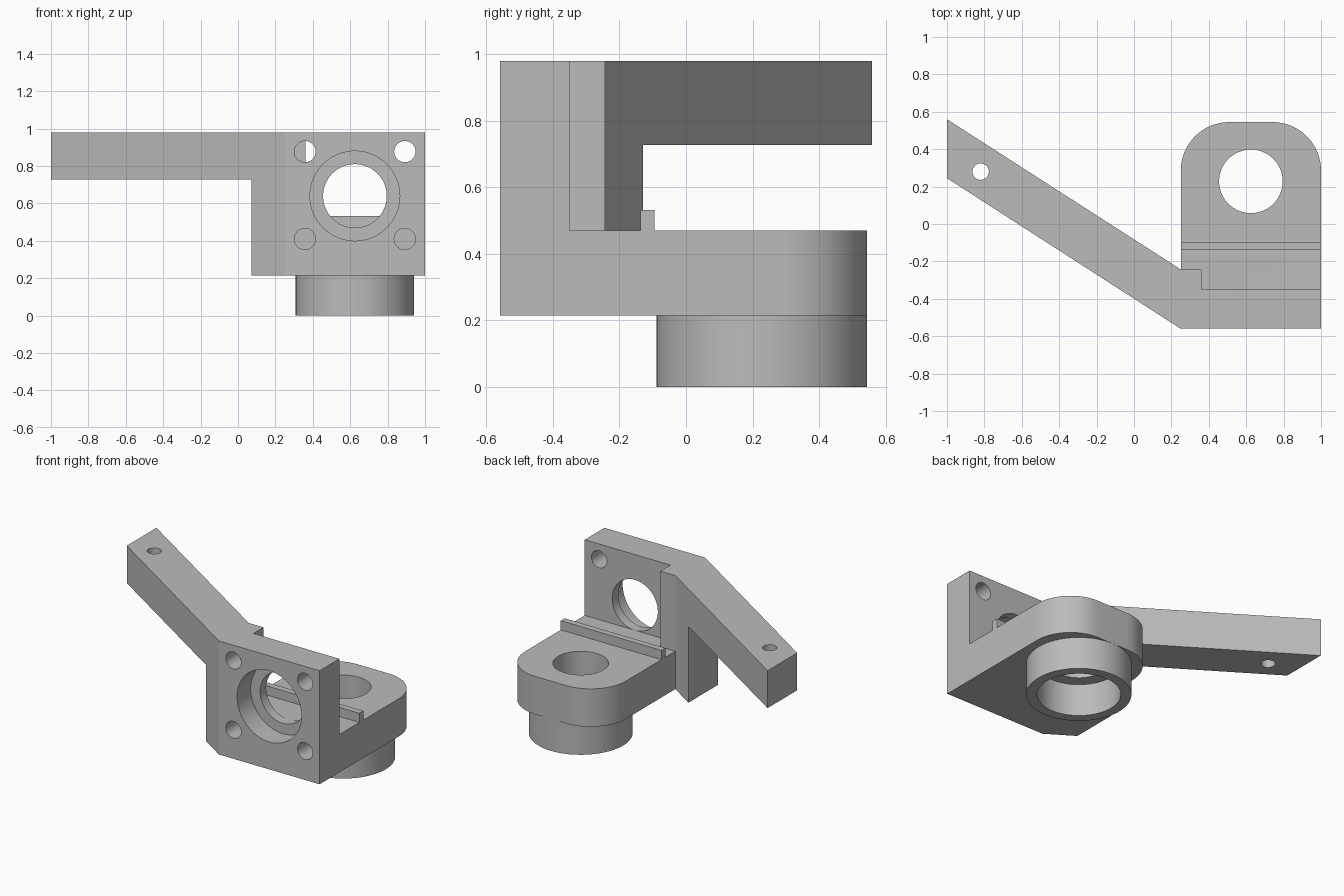
import bpy, bmesh, math
from mathutils import Matrix

default_cube = bpy.data.objects.get("Cube")
if default_cube:
    bpy.data.objects.remove(default_cube, do_unlink=True)

grey = bpy.data.materials.new("plain grey")
grey.use_nodes = True
GREY = (0.5, 0.5, 0.5, 1)
grey.diffuse_color = GREY
grey.node_tree.nodes["Principled BSDF"].inputs["Base Color"].default_value = GREY


def finish(name, bm):
    bmesh.ops.recalc_face_normals(bm, faces=bm.faces)
    mesh = bpy.data.meshes.new(name)
    bm.to_mesh(mesh)
    bm.free()
    mesh.materials.append(grey)
    obj = bpy.data.objects.new(name, mesh)
    bpy.context.collection.objects.link(obj)
    return obj


def prism(name, outline, z0, z1):
    """Extrude a plan outline between two heights."""
    bm = bmesh.new()
    face = bm.faces.new([bm.verts.new((x, y, z0)) for x, y in outline])
    top = bmesh.ops.extrude_face_region(bm, geom=[face])["geom"]
    bmesh.ops.translate(bm, vec=(0, 0, z1 - z0),
                        verts=[v for v in top if isinstance(v, bmesh.types.BMVert)])
    return finish(name, bm)


def box(name, x0, x1, y0, y1, z0, z1):
    return prism(name, [(x0, y0), (x1, y0), (x1, y1), (x0, y1)], z0, z1)


def cylinder(name, radius, a, b, x, other, axis="Z", sides=64):
    """Cylinder from a to b along Z (other = y) or along Y (other = z)."""
    bm = bmesh.new()
    bmesh.ops.create_cone(bm, cap_ends=True, segments=sides, radius1=radius,
                          radius2=radius, depth=b - a)
    mid = (a + b) / 2
    if axis == "Z":
        place = Matrix.Translation((x, other, mid))
    else:
        place = Matrix.Translation((x, mid, other)) @ Matrix.Rotation(math.pi / 2, 4, "X")
    bmesh.ops.transform(bm, matrix=place, verts=bm.verts)
    return finish(name, bm)


def combine(body, tool, operation):
    bpy.context.view_layer.objects.active = body
    mod = body.modifiers.new(operation.title(), "BOOLEAN")
    mod.operation, mod.solver, mod.object = operation, "EXACT", tool
    bpy.ops.object.modifier_apply(modifier=mod.name)
    bpy.data.objects.remove(tool, do_unlink=True)


LEFT, RIGHT, FRONT, BACK = 0.25, 1.0, -0.56, 0.545
FLOOR, SHELF, TOP = 0.215, 0.47, 0.98
PLATE_BACK = -0.35
CX, CY, CZ = 0.625, 0.228, 0.64

# Upright plate, its thickened corner and the slanted arm
bracket = prism("bracket", [(-1, 0.245), (LEFT, FRONT), (RIGHT, FRONT), (RIGHT, PLATE_BACK),
                            (0.36, PLATE_BACK), (0.36, -0.243), (LEFT, -0.243), (-1, 0.56)],
                FLOOR, TOP)
combine(bracket, box("arm_relief", -1.2, 0.072, -1, 1, 0, 0.728), "DIFFERENCE")

# Shelf with rounded back corners
R = 0.26
shelf = [(LEFT, -0.45), (RIGHT, -0.45)]
for cx, start in ((RIGHT - R, 0), (LEFT + R, 90)):
    for i in range(17):
        a = math.radians(start + i * 90 / 16)
        shelf.append((cx + R * math.cos(a), BACK - R + R * math.sin(a)))
combine(bracket, prism("shelf", shelf, FLOOR, SHELF), "UNION")

# Ridge across the shelf and round boss beneath it
combine(bracket, box("ridge", LEFT, RIGHT, -0.137, -0.095, SHELF - 0.05, 0.532), "UNION")
combine(bracket, cylinder("boss", 0.317, 0, FLOOR + 0.05, CX, CY), "UNION")

# Stepped bores through the shelf and through the plate
cuts = [cylinder("boss_bore", 0.253, -0.1, FLOOR, CX, CY),
        cylinder("shelf_bore", 0.17, 0.1, 0.6, CX, CY),
        cylinder("plate_counterbore", 0.24, -0.7, -0.415, CX, CZ, "Y"),
        cylinder("plate_bore", 0.17, -0.6, -0.3, CX, CZ, "Y"),
        cylinder("arm_hole", 0.044, 0.6, 1.1, -0.82, 0.28, sides=32)]

# Four corner screw holes, blind where solid material lies behind
for x in (0.358, 0.892):
    for z in (0.41, 0.877):
        end = -0.3 if x > CX and z > CZ else PLATE_BACK
        cuts.append(cylinder("screw_hole", 0.057, -0.7, end, x, z, "Y", 32))
for cut in cuts:
    combine(bracket, cut, "DIFFERENCE")

bpy.ops.object.select_all(action="DESELECT")
bracket.select_set(True)
bpy.context.view_layer.objects.active = bracket
bpy.ops.object.shade_smooth_by_angle(angle=math.radians(30))
